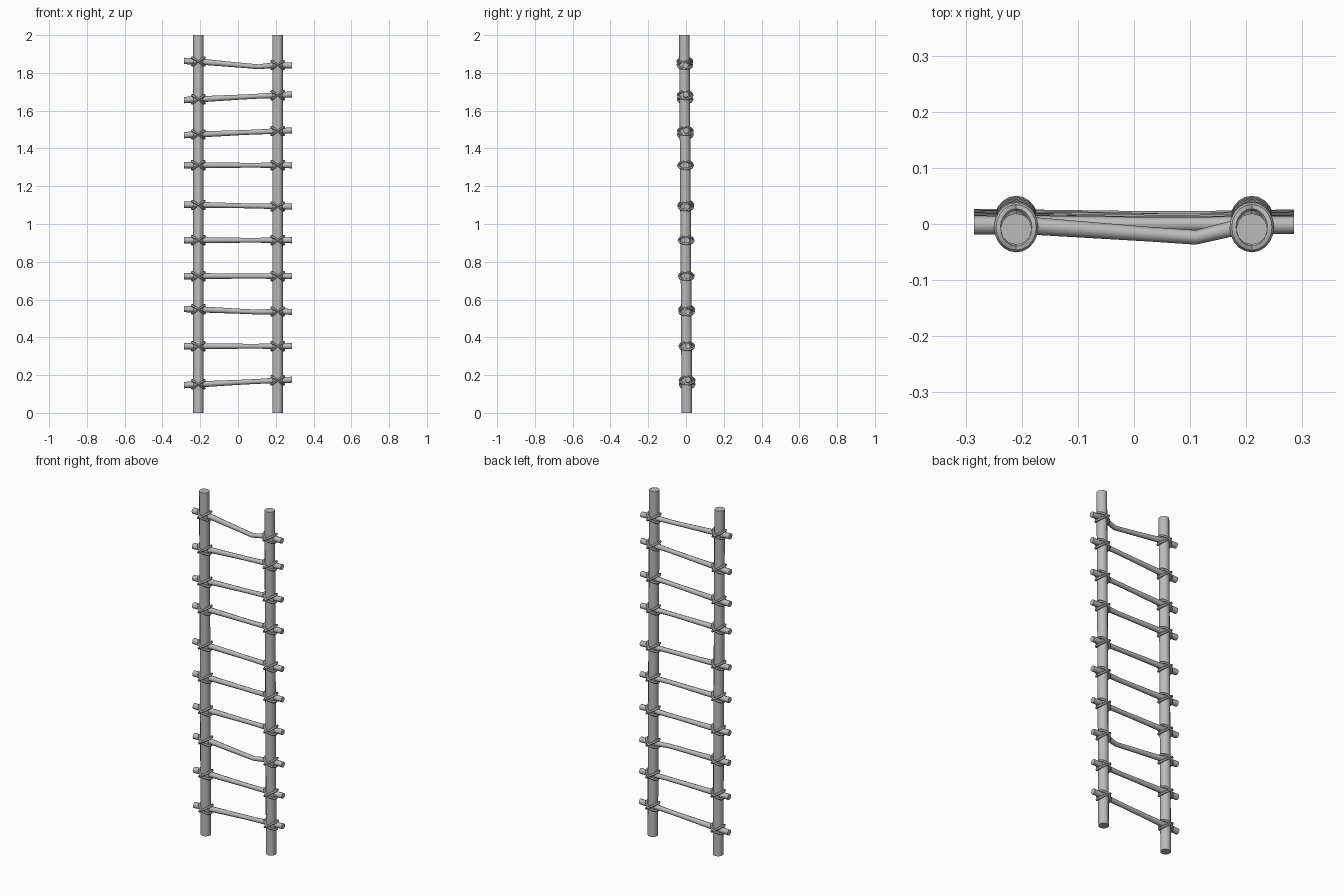
import bpy, math
from mathutils import Matrix, Vector

cube = bpy.data.objects.get("Cube")
if cube:
    bpy.data.objects.remove(cube, do_unlink=True)

grey = bpy.data.materials.new("plain grey")
grey.use_nodes = True
colour = (0.5, 0.5, 0.5, 1)
grey.diffuse_color = colour
grey.node_tree.nodes["Principled BSDF"].inputs["Base Color"].default_value = colour


def tube(name, rings, closed=False):
    """Skin a list of point rings, capping the ends unless closed."""
    n, m = len(rings[0]), len(rings)
    faces = []
    for i in range(m if closed else m - 1):
        j = (i + 1) % m
        for k in range(n):
            l = (k + 1) % n
            faces.append((i * n + k, i * n + l, j * n + l, j * n + k))
    if not closed:
        faces.append(tuple(reversed(range(n))))
        faces.append(tuple(range((m - 1) * n, m * n)))
    mesh = bpy.data.meshes.new(name)
    mesh.from_pydata([p for r in rings for p in r], [], faces)
    mesh.materials.append(grey)
    obj = bpy.data.objects.new(name, mesh)
    bpy.context.collection.objects.link(obj)
    bpy.ops.object.select_all(action="DESELECT")
    obj.select_set(True)
    bpy.context.view_layer.objects.active = obj
    bpy.ops.object.mode_set(mode="EDIT")
    bpy.ops.mesh.select_all(action="SELECT")
    bpy.ops.mesh.normals_make_consistent(inside=False)
    bpy.ops.object.mode_set(mode="OBJECT")
    bpy.ops.object.shade_smooth_by_angle(angle=math.radians(50))
    return obj


def circle(n, r):
    return [(r * math.cos(math.tau * k / n), r * math.sin(math.tau * k / n)) for k in range(n)]


def lean(z):
    """Depth of the pole axis at a height."""
    return 0.005 - 0.007 * z


POLE_X = 0.21

# Two upright poles, leaning slightly forward
for side, sx in (("right", -1), ("left", 1)):
    tube(side + "_pole", [[(sx * POLE_X + a, lean(z) + b, z) for a, b in circle(12, 0.028)]
                          for z in (0, 0.5, 1, 1.5, 2)])


def lashing(name, centre, tilt):
    """Rope loop around a pole, tilted about the depth axis."""
    rings = []
    for i in range(20):
        t = math.tau * i / 20
        out = Vector((math.cos(t), math.sin(t), 0))
        base = Vector((0.032 * out.x, 0.037 * out.y, 0.032 * out.x * math.tan(tilt)))
        rings.append([centre + base + out * a + Vector((0, 0, b)) for a, b in circle(6, 0.0075)])
    tube(name, rings, closed=True)


# Rungs: height at right pole, height at left pole, sag, forward bow
rungs = [
    (0.151, 0.172, 0.0, 0.0),
    (0.353, 0.353, 0.0, 0.003),
    (0.548, 0.537, 0.006, 0.022),
    (0.724, 0.724, 0.0, 0.0),
    (0.914, 0.914, 0.0, 0.004),
    (1.101, 1.093, 0.0, 0.0),
    (1.311, 1.311, 0.0, 0.003),
    (1.474, 1.492, 0.0, 0.0),
    (1.660, 1.682, 0.0, 0.0),
    (1.860, 1.842, 0.014, 0.022),
]
for i, (zr, zl, sag, bow) in enumerate(rungs, 1):
    rings = []
    for x, r, bend in ((-0.285, 0.017, 0), (-0.2, 0.016, 0), (0.03, 0.013, 0.75),
                       (0.11, 0.013, 1), (0.2, 0.015, 0), (0.285, 0.016, 0)):
        z = zr + (zl - zr) * (x + POLE_X) / (2 * POLE_X) - sag * bend
        y = lean(z) + 0.006 - bow * bend
        rings.append([(x, y + a, z + b) for a, b in circle(8, r)])
    tube(f"rung_{i}", rings)

    # Crossed rope lashings at both poles
    for side, sx, z in (("right", -1, zr), ("left", 1, zl)):
        centre = Vector((sx * POLE_X, lean(z) + 0.002, z))
        for label, tilt in (("up", 1), ("down", -1)):
            lashing(f"lashing_{label}_{side}_{i}", centre, tilt * math.radians(33))
